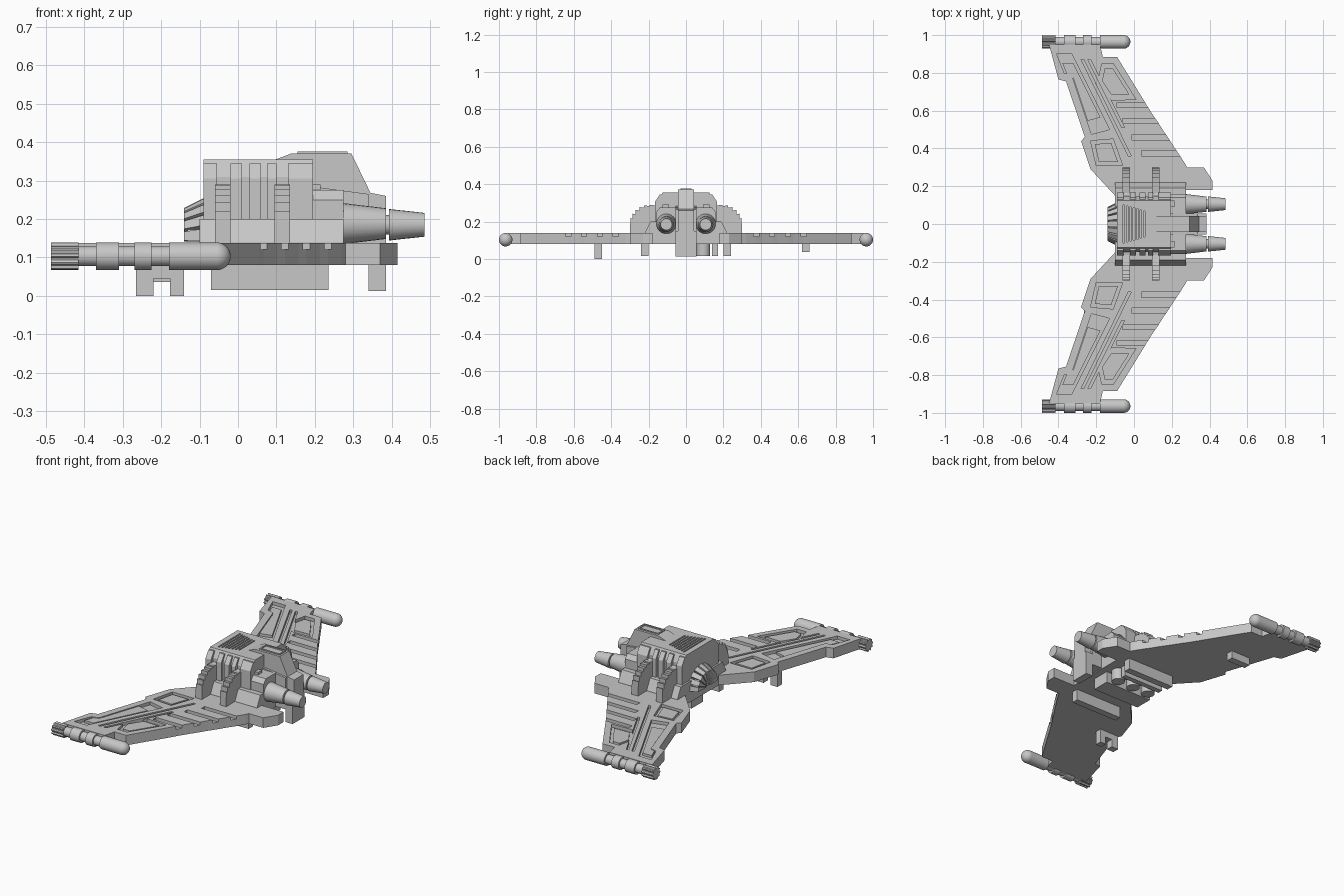
import bpy
import bmesh
import math
from mathutils import Matrix, Vector

default_cube = bpy.data.objects.get("Cube")
if default_cube:
    bpy.data.objects.remove(default_cube)

grey = bpy.data.materials.new("light grey")
grey.use_nodes = True
grey.diffuse_color = (0.57, 0.57, 0.57, 1)
grey.node_tree.nodes["Principled BSDF"].inputs["Base Color"].default_value = grey.diffuse_color


def place(axis, first, second, along):
    """Turn profile coordinates and a depth into a point."""
    if axis == "x":
        return Vector((along, first, second))
    if axis == "y":
        return Vector((first, along, second))
    return Vector((first, second, along))


def add_prism(bm, axis, points, low, high):
    bottom = [bm.verts.new(place(axis, a, b, low)) for a, b in points]
    top = [bm.verts.new(place(axis, a, b, high)) for a, b in points]
    bm.faces.new(bottom)
    bm.faces.new(top)
    for i in range(len(points)):
        j = (i + 1) % len(points)
        bm.faces.new((bottom[i], bottom[j], top[j], top[i]))


def rectangle(xs, ys):
    return [(xs[0], ys[0]), (xs[1], ys[0]), (xs[1], ys[1]), (xs[0], ys[1])]


def add_box(bm, xs, ys, zs):
    add_prism(bm, "z", rectangle(xs, ys), *zs)


def add_tube(bm, x_low, x_high, r_low, r_high, y, z, sides=24):
    """Cylinder or cone lying along x."""
    turn = Matrix.Translation(((x_low + x_high) / 2, y, z)) @ Matrix.Rotation(math.pi / 2, 4, "Y")
    bmesh.ops.create_cone(bm, cap_ends=True, segments=sides, radius1=r_low, radius2=r_high,
                          depth=x_high - x_low, matrix=turn)


def finish(bm, name, mirrored=False, smooth=False):
    bmesh.ops.recalc_face_normals(bm, faces=bm.faces)
    mesh = bpy.data.meshes.new(name)
    bm.to_mesh(mesh)
    bm.free()
    mesh.materials.append(grey)
    part = bpy.data.objects.new(name, mesh)
    bpy.context.collection.objects.link(part)
    if mirrored:
        mirror = part.modifiers.new("mirror", "MIRROR")
        mirror.use_axis = (False, True, False)
        mirror.use_mirror_merge = False
    if smooth:
        bpy.ops.object.select_all(action="DESELECT")
        part.select_set(True)
        bpy.context.view_layer.objects.active = part
        bpy.ops.object.shade_smooth_by_angle(angle=math.radians(35))
    return part


def carve(part, shape, low, high):
    """Cut one upright recess, before any mirror."""
    bm = bmesh.new()
    add_prism(bm, "z", shape, low, high)
    cutter = finish(bm, part.name + "_cutter")
    cutter.hide_render = True
    cutter.hide_viewport = True
    cut = part.modifiers.new("recess", "BOOLEAN")
    cut.object = cutter
    cut.solver = "EXACT"
    part.modifiers.move(len(part.modifiers) - 1, 0)


# wing plate with a sawtooth leading edge
slots = [(-0.09, 0.63), (-0.06, 0.545), (-0.01, 0.46), (0.04, 0.375)]
outline = [(-0.1, 0.15), (-0.23, 0.29), (-0.28, 0.44), (-0.26, 0.46), (-0.36, 0.755),
           (-0.4, 0.765), (-0.45, 0.95), (-0.18, 0.95), (-0.165, 0.885), (-0.09, 0.885),
           (0.055, 0.65)]
for start, y in slots:
    edge = 0.06 + (0.64 - y) * 0.66
    outline += [(edge, y), (edge + 0.035, y - 0.055)]
outline += [(0.28, 0.3), (0.37, 0.3), (0.415, 0.23), (0.415, 0.18), (0.25, 0.18), (0.25, 0.15)]
bm = bmesh.new()
add_prism(bm, "z", outline, 0.08, 0.12)
finish(bm, "wings", mirrored=True)

# upper wing skin, cut through for panels, channels and louvre slots
bm = bmesh.new()
add_prism(bm, "z", outline, 0.119, 0.138)
skin = finish(bm, "wing_skin", mirrored=True)
panels = [
    [(-0.23, 0.44), (-0.11, 0.45), (-0.06, 0.31), (-0.2, 0.31)],
    [(-0.41, 0.9), (-0.33, 0.9), (-0.13, 0.5), (-0.225, 0.475), (-0.33, 0.79), (-0.37, 0.8)],
    [(-0.19, 0.76), (-0.12, 0.655), (0.01, 0.66), (-0.11, 0.85), (-0.17, 0.85)],
]
channels = [
    [(-0.28, 0.87), (-0.265, 0.87), (-0.015, 0.36), (-0.03, 0.36)],
    [(-0.245, 0.87), (-0.23, 0.87), (-0.05, 0.51), (-0.065, 0.51)],
]
louvres = [rectangle((start, 0.35), (y - 0.014, y + 0.014)) for start, y in slots]
for shape in panels + channels + louvres:
    carve(skin, shape, 0.1, 0.2)

# raised cores inside the wing panels
bm = bmesh.new()
for panel in panels:
    centre = sum((Vector(p) for p in panel), Vector((0, 0))) / len(panel)
    add_prism(bm, "z", [centre.lerp(Vector(p), 0.72) for p in panel], 0.119, 0.134)
finish(bm, "wing_panel_cores", mirrored=True)

# wing tip cannons
tip_y, tip_z, tip_r = 0.964, 0.103, 0.036
bm = bmesh.new()
add_tube(bm, -0.48, -0.1, 0.026, 0.026, tip_y, tip_z)
for low, high in [(-0.27, -0.225), (-0.37, -0.31)]:
    add_tube(bm, low, high, tip_r, tip_r, tip_y, tip_z)
add_tube(bm, -0.18, -0.055, tip_r, tip_r, tip_y, tip_z)
bmesh.ops.create_uvsphere(bm, u_segments=24, v_segments=16, radius=tip_r,
                          matrix=Matrix.Translation((-0.055, tip_y, tip_z)))
finish(bm, "wing_tip_cannons", mirrored=True, smooth=True)

# fluted cannon ends
bm = bmesh.new()
teeth = []
for i in range(40):
    radius = tip_r if i % 4 < 2 else tip_r * 0.82
    angle = math.tau * i / 40
    teeth.append((tip_y + radius * math.cos(angle), tip_z + radius * math.sin(angle)))
add_prism(bm, "x", teeth, -0.487, -0.415)
finish(bm, "cannon_flutes", mirrored=True)


def symmetric(half):
    return half + [(-y, z) for y, z in reversed(half)]


# lower hull with sloping shoulders
bm = bmesh.new()
add_prism(bm, "x", symmetric([(0.22, 0.08), (0.22, 0.14), (0.19, 0.2)]), -0.1, 0.275)
add_prism(bm, "x", symmetric([(0.16, 0.19), (0.16, 0.25), (0.14, 0.275)]), 0.15, 0.275)
finish(bm, "lower_hull")

# upper hull with louvred roof
bm = bmesh.new()
add_prism(bm, "x", symmetric([(0.148, 0.19), (0.148, 0.31), (0.125, 0.355)]), -0.09, 0.195)
cabin = finish(bm, "upper_hull")
for i in range(7):
    x, half = -0.058 + i * 0.018, 0.1 - i * 0.005
    carve(cabin, rectangle((x, x + 0.009), (-half, half)), 0.343, 0.4)

# upright side ribs on the upper hull
bm = bmesh.new()
for low, high in [(-0.09, -0.055), (-0.02, 0.01), (0.03, 0.06), (0.075, 0.1), (0.13, 0.195)]:
    add_prism(bm, "x", [(0.13, 0.19), (0.166, 0.19), (0.166, 0.305), (0.14, 0.345), (0.13, 0.345)],
              low, high)
finish(bm, "side_ribs", mirrored=True)

# stepped arches joining hull and wings
steps = [(0.14, 0.1), (0.3, 0.1)]
count = 7
for i in range(count):
    now, after = (math.pi / 2 * k / count for k in (i, i + 1))
    z = 0.165 + 0.125 * math.sin(after)
    steps += [(0.165 + 0.135 * math.cos(now), z), (0.165 + 0.135 * math.cos(after), z - 0.004)]
steps.append((0.14, 0.29))
bm = bmesh.new()
for x in (-0.04, 0.115):
    add_prism(bm, "x", steps, x - 0.02, x + 0.02)
finish(bm, "stepped_arches", mirrored=True)

# fluted fan at the stern
bm = bmesh.new()
blades = 9
for i in range(blades):
    ring = []
    for x, radius in [(-0.14, 0.09), (-0.08, 0.12)]:
        for r in (0.02, radius):
            for k in (0.12, 0.88):
                a = math.pi * (i + k) / blades
                ring.append(bm.verts.new((x, r * math.cos(a), 0.14 + r * math.sin(a))))
    bmesh.ops.convex_hull(bm, input=ring)
add_prism(bm, "x", [(0.085 * math.cos(math.pi * i / 12), 0.14 + 0.085 * math.sin(math.pi * i / 12))
                    for i in range(13)], -0.132, -0.08)
finish(bm, "stern_fan")

# central fin, nose block and front leg
bm = bmesh.new()
add_prism(bm, "y", [(0.09, 0.34), (0.09, 0.352), (0.14, 0.371), (0.295, 0.371), (0.345, 0.268),
                    (0.385, 0.26), (0.385, 0.14), (0.2, 0.14)], -0.043, 0.043)
add_prism(bm, "y", [(0.19, 0.285), (0.34, 0.265), (0.34, 0.14), (0.19, 0.14)], -0.055, 0.055)
add_box(bm, (0.34, 0.385), (-0.055, 0.055), (0.012, 0.15))
add_box(bm, (0.2, 0.385), (-0.055, 0.055), (0.085, 0.15))
finish(bm, "centre_fin")

# frame on top of the fin
bm = bmesh.new()
for side in (-1, 1):
    add_box(bm, (0.155, 0.285), sorted((side * 0.022, side * 0.03)), (0.36, 0.376))
for x in (0.155, 0.277):
    add_box(bm, (x, x + 0.008), (-0.03, 0.03), (0.36, 0.376))
finish(bm, "fin_frame")

# engines
bm = bmesh.new()
add_tube(bm, 0.26, 0.385, 0.055, 0.04, 0.105, 0.188)
add_tube(bm, 0.38, 0.4, 0.025, 0.025, 0.105, 0.185)
add_tube(bm, 0.393, 0.485, 0.041, 0.031, 0.105, 0.185)
finish(bm, "engines", mirrored=True, smooth=True)
bm = bmesh.new()
add_box(bm, (0.19, 0.215), (0.09, 0.125), (0.2, 0.29))
finish(bm, "engine_brackets", mirrored=True)

# keel, skids and round sockets underneath
bm = bmesh.new()
add_box(bm, (-0.07, 0.235), (-0.055, 0.05), (0.015, 0.1))
add_box(bm, (-0.055, 0.205), (0.14, 0.17), (0.015, 0.1))
finish(bm, "keel")
bm = bmesh.new()
add_box(bm, (-0.07, 0.235), (0.2, 0.24), (0.015, 0.1))
finish(bm, "skids", mirrored=True)
for x in (-0.02, 0.085, 0.19):
    bm = bmesh.new()
    bmesh.ops.create_cone(bm, cap_ends=True, segments=24, radius1=0.036, radius2=0.036, depth=0.08,
                          matrix=Matrix.Translation((x, 0.093, 0.055)))
    finish(bm, "socket", smooth=True)

# small feet under the wings
bm = bmesh.new()
add_box(bm, (-0.265, -0.14), (-0.49, -0.45), (0.045, 0.085))
for low, high in [(-0.265, -0.22), (-0.177, -0.14)]:
    add_box(bm, (low, high), (-0.49, -0.45), (0, 0.06))
add_box(bm, (-0.265, -0.14), (0.62, 0.66), (0.036, 0.085))
finish(bm, "wing_feet")
